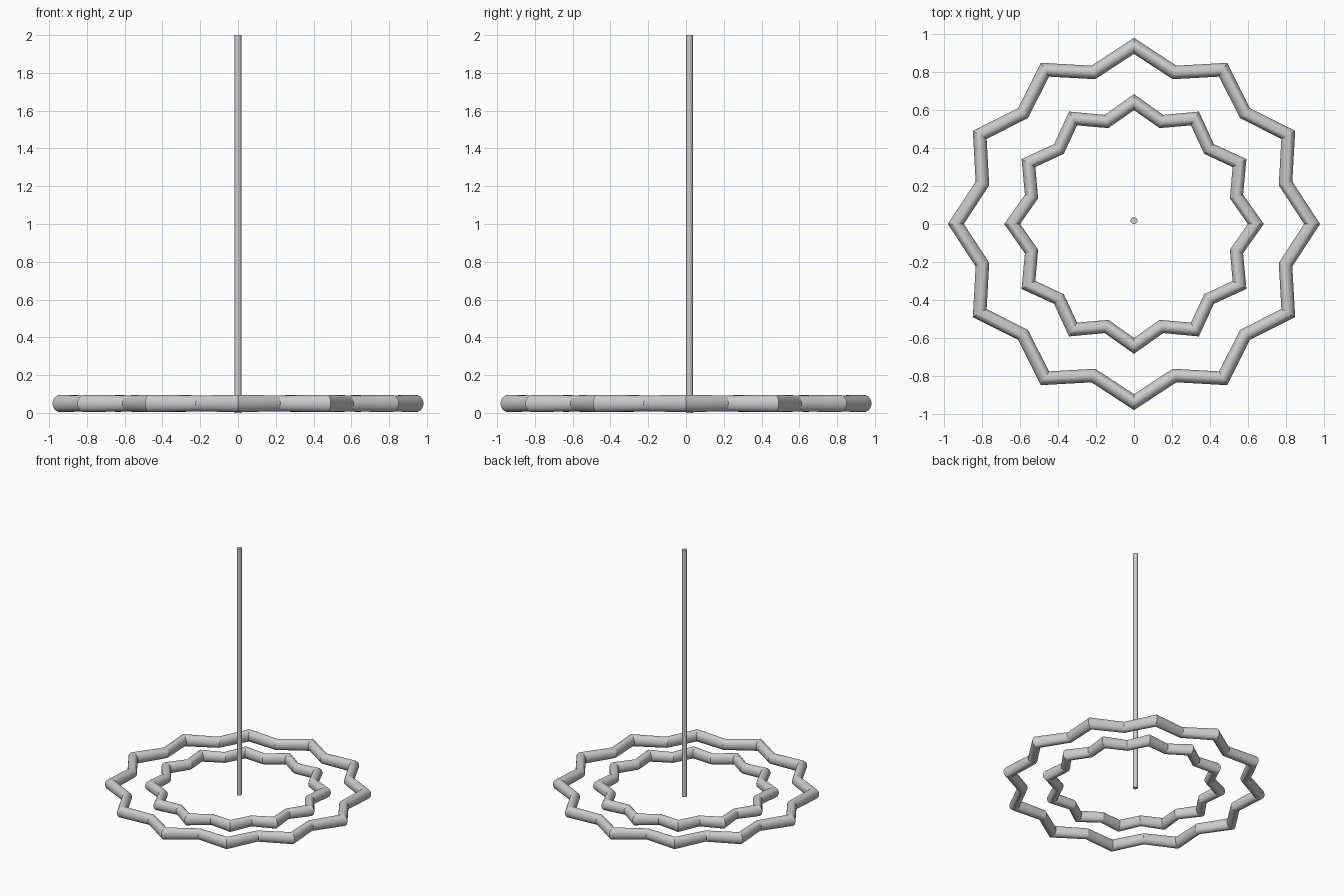
import bpy, bmesh
from math import sin, cos, pi, radians

if "Cube" in bpy.data.objects:
    bpy.data.objects.remove(bpy.data.objects["Cube"])

POINTS = 12      # star tips per ring
SIDES = 24       # sides of the tube section
RING_Z = 0.05


def smooth(obj, angle):
    bpy.ops.object.select_all(action='DESELECT')
    obj.select_set(True)
    bpy.context.view_layer.objects.active = obj
    bpy.ops.object.shade_smooth_by_angle(angle=radians(angle))


def star_ring(name, tip, valley):
    """Closed zigzag tube; tip and valley are (path radius, half width, half height)."""
    bm = bmesh.new()
    loops = []
    for i in range(POINTS * 2):
        a = pi * i / POINTS
        r, w, h = valley if i % 2 else tip
        loop = []
        for j in range(SIDES):
            t = 2 * pi * j / SIDES
            d = r + w * cos(t)
            loop.append(bm.verts.new((d * cos(a), d * sin(a), RING_Z + h * sin(t))))
        loops.append(loop)
    for i, a in enumerate(loops):
        b = loops[(i + 1) % len(loops)]
        for j in range(SIDES):
            k = (j + 1) % SIDES
            bm.faces.new((a[j], b[j], b[k], a[k]))
    bmesh.ops.recalc_face_normals(bm, faces=bm.faces)
    mesh = bpy.data.meshes.new(name)
    bm.to_mesh(mesh)
    bm.free()
    obj = bpy.data.objects.new(name, mesh)
    bpy.context.collection.objects.link(obj)
    smooth(obj, 20)


# Two nested star-shaped rings
star_ring("outer_star_ring", (0.94, 0.042, 0.046), (0.828, 0.037, 0.042))
star_ring("inner_star_ring", (0.643, 0.042, 0.045), (0.56, 0.036, 0.041))

# Upright pole, slightly behind the centre
bpy.ops.mesh.primitive_cylinder_add(vertices=24, radius=0.0185, depth=2,
                                    location=(0, 0.018, 1))
pole = bpy.context.object
pole.name = "pole"
smooth(pole, 30)
